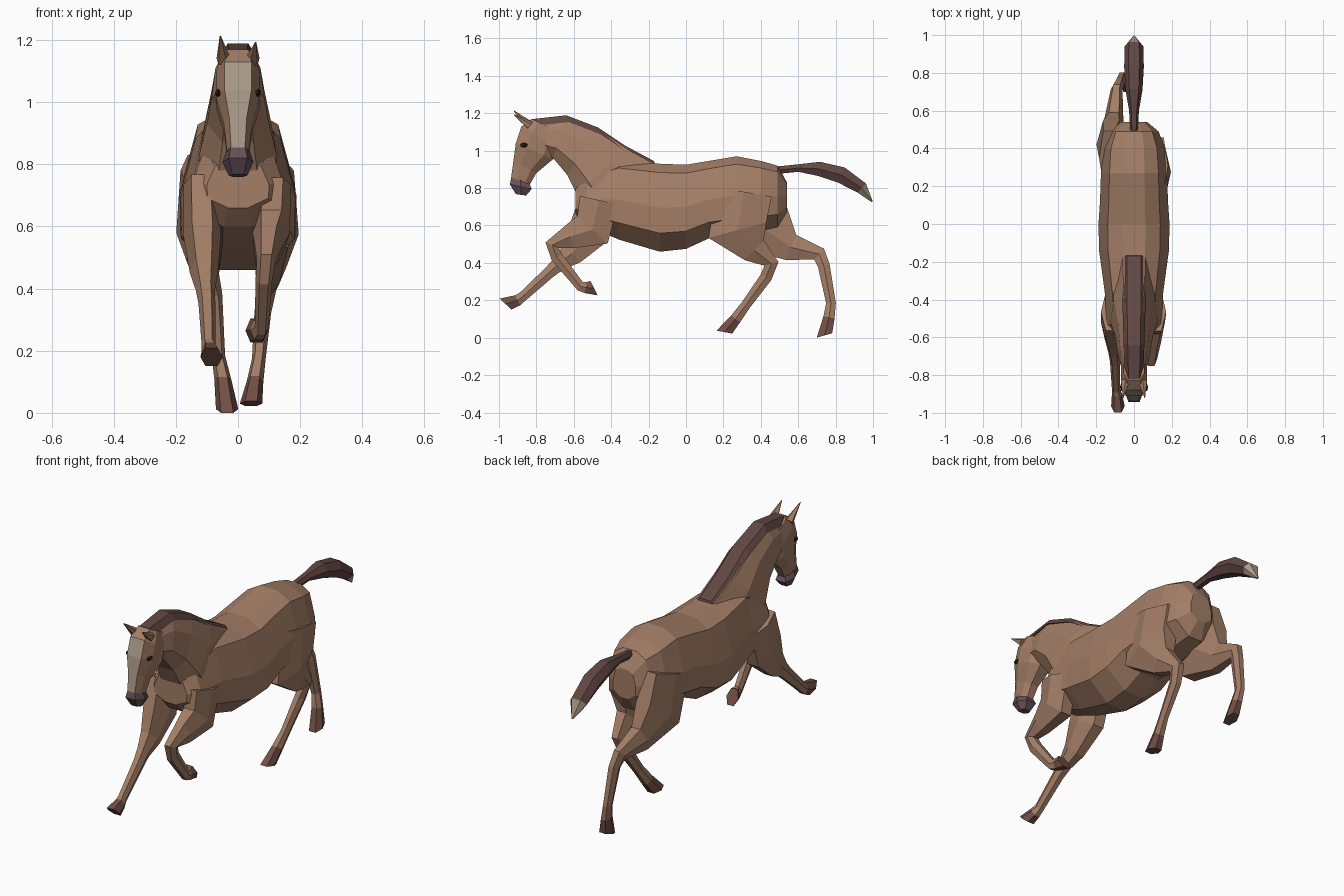
import bpy, bmesh
from mathutils import Vector, Matrix

if "Cube" in bpy.data.objects:
    bpy.data.objects.remove(bpy.data.objects["Cube"])


def material(name, rgb):
    m = bpy.data.materials.new(name)
    m.diffuse_color = (*rgb, 1)
    m.use_nodes = True
    m.node_tree.nodes["Principled BSDF"].inputs["Base Color"].default_value = m.diffuse_color
    return m


COAT = material("coat", (.37, .21, .135))
DARK = material("mane_hair", (.12, .062, .055))
PALE = material("pale_hair", (.40, .32, .24))
MUZZLE = material("muzzle_skin", (.14, .085, .10))
HOOF = material("hoof_horn", (.17, .08, .06))
EYE = material("eye_dark", (.02, .015, .015))


def loft(name, rows, profile, mat=COAT, accent=None, pick=None):
    """Skin rings; each row is (x, front y, z, back y, z, half width).
    profile pairs: place between front and back, share of the width.
    pick(segment, strip) chooses the faces of the accent material."""
    bm = bmesh.new()
    rings = []
    for x, y1, z1, y2, z2, w in rows:
        side = [(w * k, y1 + (y2 - y1) * s, z1 + (z2 - z1) * s) for s, k in profile]
        pts = [(x + h, y, z) for h, y, z in side]
        pts += [(x - h, y, z) for h, y, z in reversed(side)]
        rings.append([bm.verts.new(p) for p in pts])
    n = len(rings[0])
    for i, (r, q) in enumerate(zip(rings, rings[1:])):
        for j in range(n):
            k = (j + 1) % n
            f = bm.faces.new((r[j], r[k], q[k], q[j]))
            f.material_index = int(bool(pick and pick(i, j)))
    bm.faces.new(rings[0])
    cap = bm.faces.new(rings[-1])
    cap.material_index = int(bool(pick and pick(len(rows) - 2, 0)))
    bmesh.ops.recalc_face_normals(bm, faces=bm.faces)
    me = bpy.data.meshes.new(name)
    bm.to_mesh(me)
    bm.free()
    for m in (mat, accent):
        if m:
            me.materials.append(m)
    ob = bpy.data.objects.new(name, me)
    bpy.context.collection.objects.link(ob)
    return ob


def limb(name, joints, widths, depths, x0, x1, turn, mat, accent):
    """Loft along side-view joints, rings mitred at each bend, last segment
    in the accent material and its end face turned by an angle."""
    pts = [Vector(p) for p in joints]
    dirs = [(b - a).normalized() for a, b in zip(pts, pts[1:])]
    last = len(dirs) - 1
    rows = []
    for i, p in enumerate(pts):
        t = (dirs[max(i - 1, 0)] + dirs[min(i, last)]).normalized()
        if i > last:
            t = Matrix.Rotation(turn, 2) @ t
        n = Vector((t.y, -t.x)) * depths[i]
        x = x0 + (x1 - x0) * i / len(dirs)
        rows.append((x, *(p + n), *(p - n), widths[i]))
    return loft(name, rows, ((0, .55), (.5, 1), (1, .55)), mat, accent,
                lambda i, j: i == last)


# Torso: upright slices from chest to rump (y, top, bottom, half width)
torso = [(-.59, .81, .66, .10), (-.53, .88, .60, .145), (-.36, .95, .525, .155),
         (-.14, .93, .46, .185), (.0, .925, .475, .188), (.12, .945, .53, .18),
         (.27, .97, .55, .175), (.40, .945, .57, .165), (.49, .92, .59, .13),
         (.54, .83, .67, .07)]
loft("torso", [(0, y, t, y, b, w) for y, t, b, w in torso],
     ((0, .32), (.1, .74), (.5, 1), (.79, .98), (1, .33)))

# Neck: crest point, throat point, half width; the mane follows the crest
neck = [(-.17, .93, -.54, .64, .13), (-.32, 1.01, -.585, .77, .125),
        (-.47, 1.11, -.635, .87, .10), (-.64, 1.175, -.71, .96, .085),
        (-.82, 1.155, -.78, 1.0, .06)]
loft("neck", [(0, *r) for r in neck], ((0, .45), (.3, .85), (.75, 1), (1, .5)))
loft("mane", [(0, y, z + .014, y + .012, z - .022, .03 + .3 * w if w < .12 else .062)
              for y, z, _, _, w in neck], ((0, .6), (1, 1)), DARK)

# Head with pale blaze down the flat front, then muzzle
head = loft("head", [(0, -.825, 1.17, -.70, 1.11, .055), (0, -.88, 1.13, -.695, 1.02, .07),
                     (0, -.91, 1.04, -.71, .955, .07), (0, -.922, .95, -.80, .88, .045),
                     (0, -.935, .855, -.835, .82, .036)],
            ((0, .62), (.3, 1), (.75, .98), (1, .5)), COAT, PALE,
            lambda i, j: i > 0 and j == 7)
loft("muzzle", [(0, -.932, .865, -.84, .83, .036), (0, -.942, .82, -.825, .795, .05),
                (0, -.91, .768, -.855, .76, .03)],
     ((0, .6), (.5, 1), (1, .6)), MUZZLE)

# Ears (the right one laid a little lower) and eyes
for side, word, drop in ((1, "right", .02), (-1, "left", 0)):
    base = Vector((side * .047, -.835, 1.135))
    tip = Vector((side * .057, -.92, 1.213 - drop))
    bpy.ops.mesh.primitive_cone_add(vertices=5, radius1=.024, radius2=.002,
                                    depth=(tip - base).length, location=(base + tip) / 2)
    ear = bpy.context.object
    ear.name = word + "_ear"
    ear.rotation_euler = (tip - base).to_track_quat("Z", "Y").to_euler()
    ear.data.materials.append(COAT)
    bpy.ops.mesh.primitive_ico_sphere_add(subdivisions=1, radius=1,
                                          location=(side * .064, -.865, 1.03))
    eye = bpy.context.object
    eye.name = word + "_eye"
    eye.scale = (.011, .024, .013)
    eye.data.materials.append(EYE)

# Tail with pale tip
limb("tail", [(.48, .895), (.60, .907), (.71, .903), (.83, .87), (.94, .80), (.995, .728)],
     (.02, .026, .045, .052, .05, .004), (.02, .02, .038, .044, .033, .004),
     0, 0, 0, DARK, PALE)

# Legs: upper sizes differ, everything from knee or hock down is shared
LOWER_W = (.031, .027, .022, .027, .036)
LOWER_D = (.039, .032, .026, .030, .043)
FRONT = ((.055, .06, .045) + LOWER_W, (.105, .11, .065) + LOWER_D)
HIND = ((.05, .078, .05) + LOWER_W, (.15, .16, .073) + LOWER_D)

for name, sizes, x0, x1, joints in (
    ("right_front_leg", FRONT, .115, .06,
     [(-.465, .735), (-.50, .578), (-.62, .54), (-.715, .495),
      (-.69, .43), (-.565, .275), (-.535, .268), (-.492, .265)]),
    ("left_front_leg", FRONT, -.12, -.085,
     [(-.465, .735), (-.52, .565), (-.61, .45), (-.68, .395),
      (-.73, .35), (-.875, .218), (-.90, .20), (-.965, .18)]),
    ("right_hind_leg", HIND, .13, .042,
     [(.31, .78), (.275, .575), (.365, .467), (.457, .395),
      (.427, .322), (.32, .175), (.265, .10), (.205, .03)]),
    ("left_hind_leg", HIND, -.135, -.035,
     [(.35, .78), (.42, .58), (.56, .483), (.712, .447),
      (.737, .385), (.775, .185), (.765, .11), (.74, .012)]),
):
    limb(name, joints, *sizes, x0, x1, .53, COAT, HOOF)
